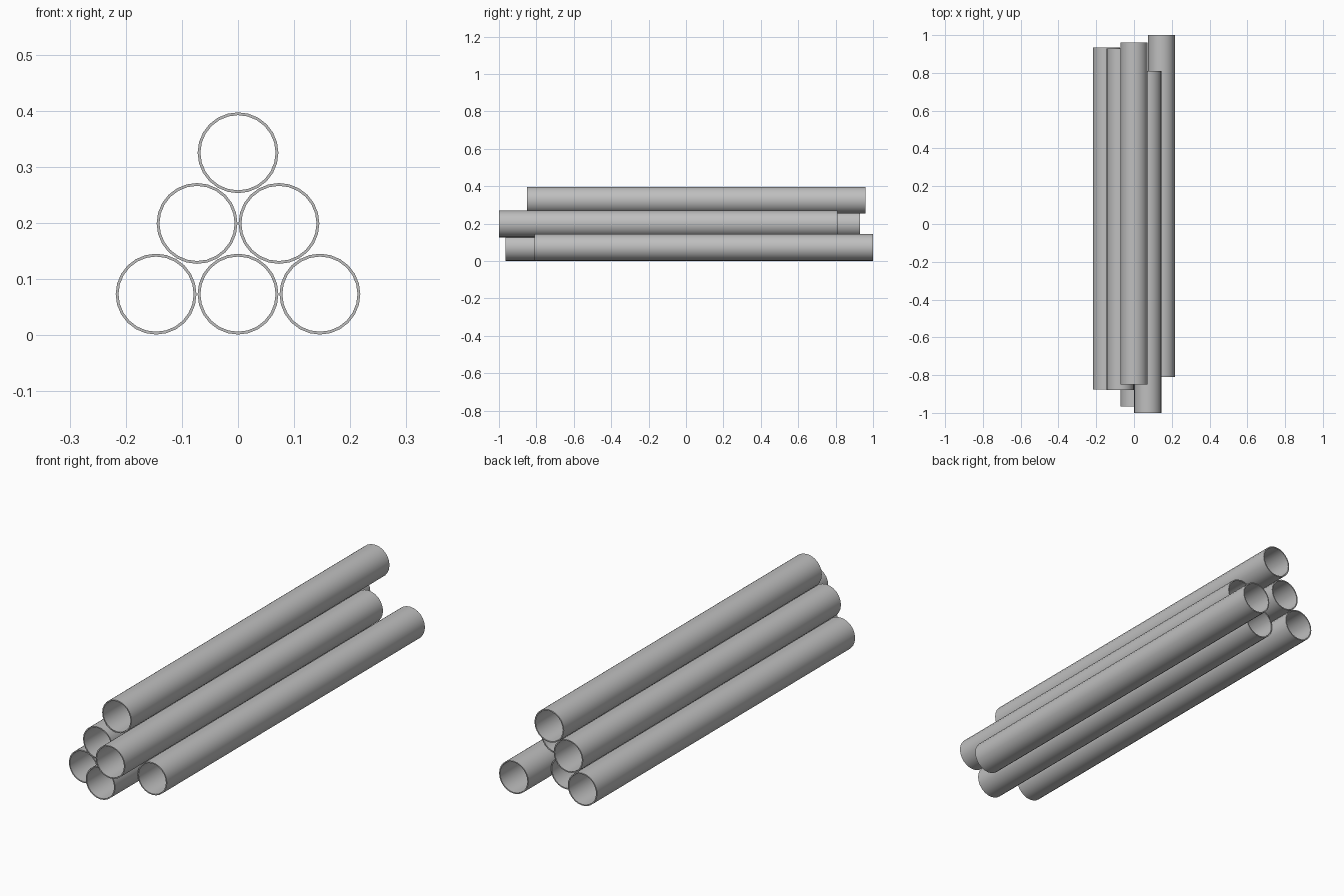
import bpy
import math

cube = bpy.data.objects.get("Cube")
if cube:
    bpy.data.objects.remove(cube, do_unlink=True)

RADIUS, WALL, LENGTH, SIDES = 0.072, 0.005, 1.81, 24
SPACING = 0.146      # gap between pipe axes in a row
ROW_RISE = 0.126     # height between rows

# Plain grey metal
metal = bpy.data.materials.new("grey_metal")
metal.use_nodes = True
grey = (0.52, 0.52, 0.52, 1.0)
metal.diffuse_color = grey
metal.node_tree.nodes["Principled BSDF"].inputs["Base Color"].default_value = grey


def add_pipe(name, x, z, front_y):
    """Open thin-walled pipe lying along y."""
    bpy.ops.mesh.primitive_cylinder_add(
        vertices=SIDES, radius=RADIUS, depth=LENGTH, end_fill_type='NOTHING',
        location=(x, front_y + LENGTH / 2, z), rotation=(math.pi / 2, 0, 0))
    pipe = bpy.context.object
    pipe.name = name
    pipe.data.materials.append(metal)
    wall = pipe.modifiers.new("wall", 'SOLIDIFY')
    wall.thickness = WALL
    wall.offset = -1
    bpy.ops.object.modifier_apply(modifier=wall.name)
    bpy.ops.object.shade_smooth_by_angle(angle=math.radians(35))


# Rows from the ground up; each lists the front end of its pipes from -x to +x
rows = [
    ("bottom", {"right": -0.875, "centre": -0.965, "left": -0.81}),
    ("middle", {"right": -0.88, "left": -1.0}),
    ("top", {"centre": -0.85}),
]
for level, (row, pipes) in enumerate(rows):
    for i, (side, front_y) in enumerate(pipes.items()):
        x = (i - (len(pipes) - 1) / 2) * SPACING
        add_pipe(f"{row}_{side}_pipe", x, RADIUS + 0.001 + level * ROW_RISE, front_y)
